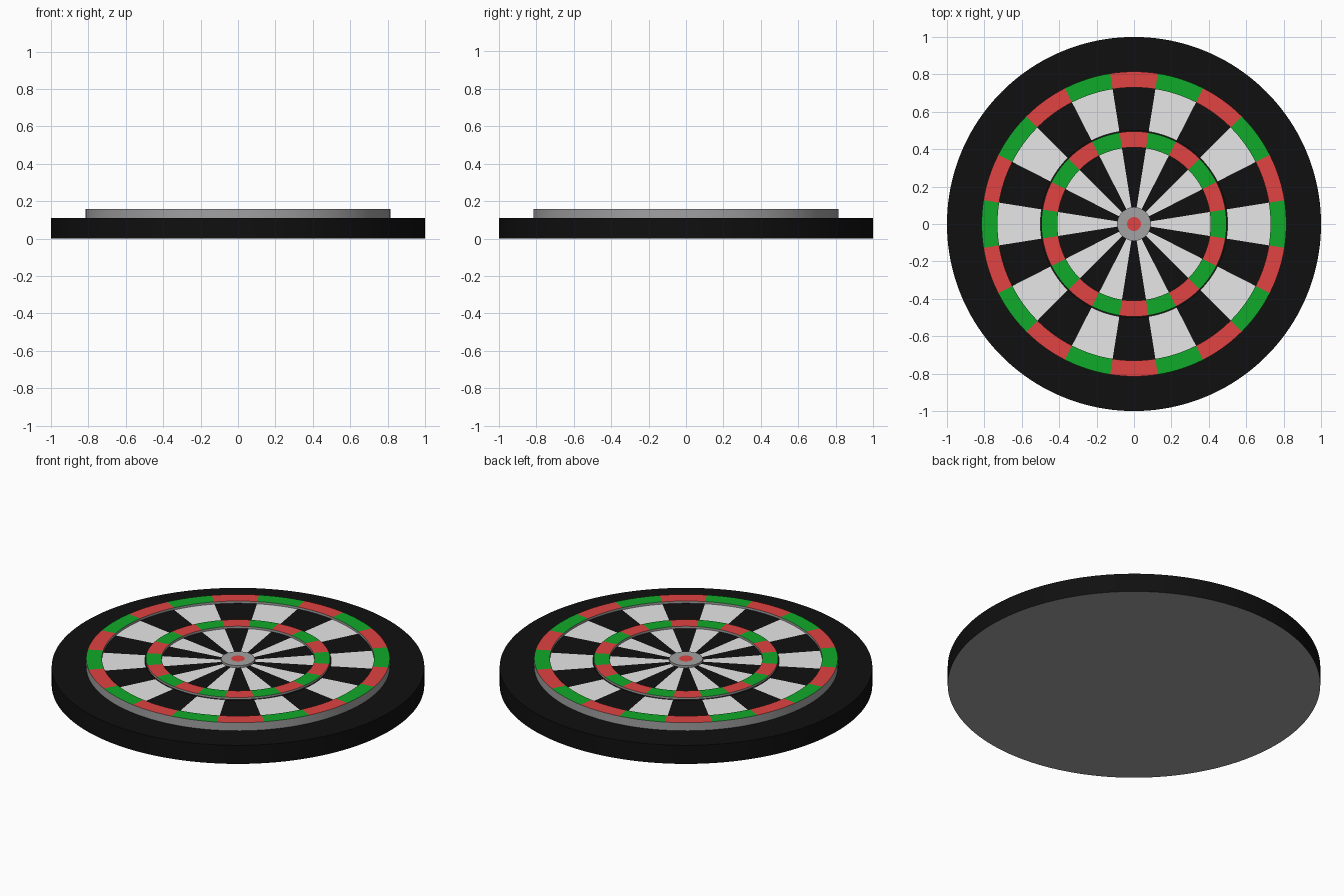
import bpy, bmesh
from math import sin, cos, atan2, pi, radians, floor

cube = bpy.data.objects.get("Cube")
if cube:
    bpy.data.objects.remove(cube)


def material(name, colour):
    mat = bpy.data.materials.new(name)
    mat.use_nodes = True
    mat.diffuse_color = (*colour, 1)
    mat.node_tree.nodes["Principled BSDF"].inputs["Base Color"].default_value = (*colour, 1)
    return mat


BLACK = material("black", (0.005, 0.005, 0.005))
WHITE = material("off white", (0.8, 0.8, 0.8))
RED = material("red", (0.75, 0.055, 0.055))
GREEN = material("green", (0.005, 0.4, 0.022))
GREY = material("grey", (0.36, 0.36, 0.37))

SECTORS = 20
SIDES = SECTORS * 8


def lathe(name, profile, mats, rule):
    """Spin a (radius, height) profile; rule(normal, sector) picks the material slot."""
    bm = bmesh.new()
    rows = []
    for r, z in profile:
        if r == 0:
            rows.append([bm.verts.new((0, 0, z))] * SIDES)
        else:
            # Sector 0 is centred on +y
            angles = [pi / 2 + 2 * pi * (i / SIDES - 0.5 / SECTORS) for i in range(SIDES)]
            rows.append([bm.verts.new((r * cos(a), r * sin(a), z)) for a in angles])
    for low, high in zip(rows, rows[1:]):
        for i in range(SIDES):
            j = (i + 1) % SIDES
            corners = list(dict.fromkeys((low[i], low[j], high[j], high[i])))
            bm.faces.new(corners)
    bm.normal_update()
    for f in bm.faces:
        c = f.calc_center_median()
        turn = (atan2(c.y, c.x) - pi / 2) / (2 * pi) * SECTORS
        f.material_index = rule(f.normal, floor(turn + 0.5) % 2)
    mesh = bpy.data.meshes.new(name)
    bm.to_mesh(mesh)
    bm.free()
    for m in mats:
        mesh.materials.append(m)
    ob = bpy.data.objects.new(name, mesh)
    bpy.context.collection.objects.link(ob)
    bpy.ops.object.select_all(action='DESELECT')
    ob.select_set(True)
    bpy.context.view_layer.objects.active = ob
    bpy.ops.object.shade_smooth_by_angle(angle=radians(30))
    return ob


BASE, FIELD, RING = 0.11, 0.145, 0.158


def on_top(normal, sector):
    return sector if normal.z > 0.5 else 2


# Black backing disc with a grey underside
lathe("backing_disc", [(0, 0), (1, 0), (1, BASE), (0, BASE)], [BLACK, GREY],
      lambda n, s: int(n.z < -0.5))

# Alternating black and white wedges
for name, inner, outer in (("inner_wedges", 0.09, 0.41), ("outer_wedges", 0.5, 0.73)):
    lathe(name, [(outer, FIELD), (inner, FIELD)], [BLACK, WHITE, GREY], on_top)

# Raised red and green scoring rings with grey walls
for name, inner, outer, foot in (("inner_ring", 0.41, 0.495, FIELD),
                                 ("outer_ring", 0.73, 0.815, BASE)):
    lathe(name, [(outer, foot), (outer, RING), (inner, RING), (inner, FIELD)],
          [RED, GREEN, GREY], on_top)

# Grey collar and red centre
lathe("centre_collar", [(0.09, FIELD), (0.09, RING), (0.037, RING)], [GREY],
      lambda n, s: 0)
lathe("centre_spot", [(0.037, RING), (0, RING)], [RED], lambda n, s: 0)
